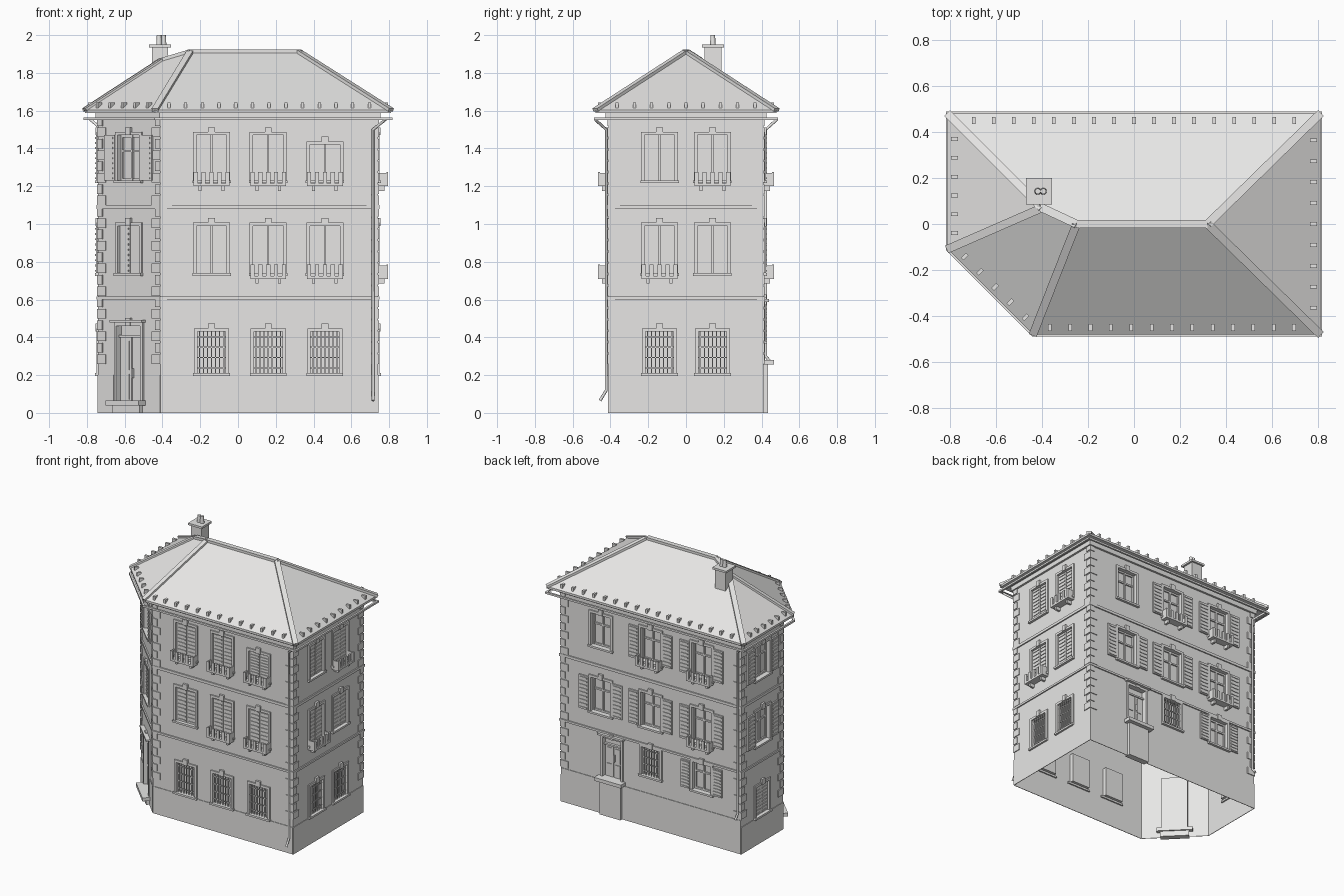
import bpy, bmesh
from mathutils import Matrix, Vector

cube = bpy.data.objects.get("Cube")
if cube:
    bpy.data.objects.remove(cube)

stone = bpy.data.materials.new("pale_stone")
stone.use_nodes = True
stone.diffuse_color = (0.8, 0.795, 0.785, 1)
stone.node_tree.nodes["Principled BSDF"].inputs["Base Color"].default_value = stone.diffuse_color

parts = {}


def mesh(name):
    return parts.setdefault(name, bmesh.new()) if name not in parts else parts[name]


def quad(bm, pts):
    return bm.faces.new([bm.verts.new(p) for p in pts])


def box(name, m, u, z, d):
    """Box given by ranges along the wall, up, and outward."""
    size = Matrix.Diagonal((u[1] - u[0], z[1] - z[0], d[1] - d[0], 1))
    mid = Matrix.Translation(((u[0] + u[1]) / 2, (z[0] + z[1]) / 2, (d[0] + d[1]) / 2))
    bmesh.ops.create_cube(mesh(name), size=1, matrix=m @ mid @ size)


def beam(name, p, q, w, h):
    """Rectangular strip between two points."""
    p, q = Vector(p), Vector(q)
    x = (q - p).normalized()
    y = Vector((0, 0, 1)).cross(x).normalized()
    m = Matrix((x, y, x.cross(y))).transposed().to_4x4()
    m.translation = (p + q) / 2
    size = Matrix.Diagonal(((q - p).length, w, h, 1))
    bmesh.ops.create_cube(mesh(name), size=1, matrix=m @ size)


# Footprint, counter-clockwise, with one cut corner
plan = [Vector(p) for p in ((-.41, -.41), (.74, -.41), (.74, .41), (-.74, .41), (-.74, -.08))]
sides = ["front", "left", "back", "right", "corner"]


def offset(d):
    out = []
    for i, p in enumerate(plan):
        a = (p - plan[i - 1]).normalized()
        b = (plan[(i + 1) % 5] - p).normalized()
        na, nb = Vector((a.y, -a.x)), Vector((b.y, -b.x))
        out.append(p + (na + nb) * d / (1 + na.dot(nb)))
    return out


def ring(name, d0, d1, z0, z1):
    """Band running all round the footprint."""
    a, b, bm = offset(d0), offset(d1), mesh(name)
    for i in range(5):
        j = (i + 1) % 5
        quad(bm, [(*b[i], z0), (*b[j], z0), (*b[j], z1), (*b[i], z1)])
        quad(bm, [(*b[i], z1), (*b[j], z1), (*a[j], z1), (*a[i], z1)])
        quad(bm, [(*a[i], z0), (*a[j], z0), (*b[j], z0), (*b[i], z0)])


# Openings: position along wall, bottom, top, width, features
# n glazed, c closed shutters, s open shutters, g grille, b balcony, d door
LOW, MID, TOP = (.21, .43), (.74, .99), (1.23, 1.47)
BACK_LOW = (.38, .585)
openings = {
    "front": [(-.14, *TOP, .16, "cb"), (.16, *TOP, .16, "cb"), (.46, 1.23, 1.42, .16, "cb"),
              (-.14, *MID, .16, "c"), (.16, *MID, .16, "cb"), (.46, *MID, .16, "cb"),
              *[(u, *LOW, .15, "g") for u in (-.14, .16, .46)]],
    "left": [(-.14, *TOP, .16, "c"), (.14, *TOP, .16, "cb"), (-.14, *MID, .16, "cb"),
             (.14, *MID, .16, "c"), (-.14, *LOW, .15, "g"), (.14, *LOW, .15, "g")],
    "back": [(-.41, *TOP, .16, "n"), (0, *TOP, .16, "nsb"), (.42, *TOP, .16, "nsb"),
             (-.41, *MID, .16, "ns"), (0, *MID, .16, "ns"), (.42, *MID, .16, "nsb"),
             (-.32, .28, .57, .15, "d"), (0, *BACK_LOW, .15, "g"), (.42, *BACK_LOW, .15, "ns")],
    "right": [(-.165, *TOP, .16, "ns"), (-.165, *MID, .16, "ns"), (-.165, *LOW, .15, "c")],
    "corner": [(0, *TOP, .16, "ns"), (0, *MID, .16, "c"), (0, .065, .46, .18, "d")],
}


def louvers(name, m, u0, u1, z0, z1, d):
    box(name, m, (u0, u1), (z0, z1), (d, d + .01))
    n = 9
    for k in range(n):
        z = z0 + (z1 - z0) * (k + .5) / n
        box(name, m, (u0 + .01, u1 - .01), (z - .006, z + .003), (d + .01, d + .015))


def window(m, u, z0, z1, w, kind):
    a, b = u - w / 2, u + w / 2
    # Surround, keystone and sill
    t = .018
    for s in ((a - t, a), (b, b + t)):
        box("window_surrounds", m, s, (z0, z1), (0, .009))
    box("window_surrounds", m, (a - t, b + t), (z1, z1 + t), (0, .009))
    box("window_surrounds", m, (u - .018, u + .018), (z1, z1 + .042), (0, .015))
    if "d" not in kind:
        box("window_sills", m, (a - .022, b + .022), (z0 - .014, z0), (-.01, .018))
    if "n" in kind:
        for s in ((a, a + .01), (u - .006, u + .006), (b - .01, b)):
            box("window_bars", m, s, (z0, z1), (-.03, -.018))
        for z in (z0 + .006, z0 + (z1 - z0) * .65, z1 - .006):
            box("window_bars", m, (a, b), (z - .006, z + .006), (-.03, -.02))
    if "c" in kind:
        for s in ((a, u - .002), (u + .002, b)):
            louvers("closed_shutters", m, *s, z0, z1, -.018)
    if "s" in kind:
        for s in ((a - t - w / 2, a - t), (b + t, b + t + w / 2)):
            louvers("open_shutters", m, *s, z0, z1, .003)
    if "g" in kind:
        for k in range(7):
            c = a + w * (k + .5) / 7
            box("window_grilles", m, (c - .003, c + .003), (z0, z1), (-.008, -.002))
        for k in range(4):
            c = z0 + (z1 - z0) * (k + .5) / 4
            box("window_grilles", m, (a, b), (c - .003, c + .003), (-.01, -.004))
    if "b" in kind:
        box("balconies", m, (u - .095, u + .095), (z0 - .03, z0 - .015), (0, .055))
        for k in range(-2, 3):
            c = u + k * .042
            box("balconies", m, (c - .011, c + .011), (z0 - .02, z0 + .045), (.045, .055))
        for s in (-1, 1):
            c = u + s * .09
            box("balconies", m, (c - .005, c + .005), (z0 - .02, z0 + .04), (0, .05))
            box("balconies", m, (c - .008 - s * .03, c + .008 - s * .03), (z0 - .055, z0 - .03), (0, .035))
    if "d" in kind:
        for s in ((a + .005, u - .003), (u + .003, b - .005)):
            box("door_leaves", m, s, (z0, z1 - .06), (-.03, -.02))
            for lo, hi in ((.02, .42), (.48, .94)):
                h = z1 - .06 - z0
                box("door_leaves", m, (s[0] + .015, s[1] - .015), (z0 + h * lo, z0 + h * hi), (-.02, -.015))
        box("door_leaves", m, (a, b), (z1 - .06, z1 - .048), (-.03, -.012))
        box("door_handles", m, (u + .008, u + .014), (z0 + .12, z0 + .17), (-.02, -.006))
        box("door_canopies", m, (a - .03, b + .03), (z1 + t, z1 + .032), (0, .03))
        box("door_steps", m, (a - .035, b + .035), (z0 - .025, z0), (-.03, .055))
        box("door_steps", m, (a - .01, b + .01), (0, z0 - .025), (-.02, .025))


def wall(m, u0, u1, holes):
    """Wall sheet split round its openings, with reveals and back panes."""
    bm = mesh("walls")
    rects = [(u - w / 2, u + w / 2, z0, z1) for u, z0, z1, w, _ in holes]
    us = sorted({u0, u1, *[e for r in rects for e in r[:2]]})
    zs = sorted({0, 1.6, *[e for r in rects for e in r[2:]]})

    def face(*pts):
        quad(bm, [m @ Vector(p) for p in pts])

    for a, b in zip(us, us[1:]):
        for c, e in zip(zs, zs[1:]):
            cu, cz = (a + b) / 2, (c + e) / 2
            if not any(r[0] < cu < r[1] and r[2] < cz < r[3] for r in rects):
                face((a, c, 0), (b, c, 0), (b, e, 0), (a, e, 0))
    r = -.03
    for a, b, c, e in rects:
        face((a, c, r), (b, c, r), (b, e, r), (a, e, r))
        loop = [(a, c), (b, c), (b, e), (a, e)]
        for p, q in zip(loop, loop[1:] + loop[:1]):
            face((*p, 0), (*q, 0), (*q, r), (*p, r))


# Walls, openings, plinth and corner stones
for i, side in enumerate(sides):
    p, q = plan[i - 0], plan[(i + 1) % 5]
    along = (q - p).normalized()
    m = Matrix(((along.x, 0, along.y, 0), (along.y, 0, -along.x, 0), (0, 1, 0, 0), (0, 0, 0, 1)))
    mid = (p + q) / 2
    if side in ("front", "back"):
        mid.x = 0
    elif side in ("left", "right"):
        mid.y = 0
    m.translation = (mid.x, mid.y, 0)
    u0, u1 = (p - mid).dot(along), (q - mid).dot(along)
    wall(m, u0, u1, openings[side])
    for o in openings[side]:
        window(m, *o)
    spans = [(u0, -.115), (.115, u1)] if side == "corner" else [(u0, u1)]
    for s in spans:
        box("plinth", m, s, (0, .25 if side == "back" else .2), (0, .004))
    for k in range(22):
        z, length = .26 + k * .06, (.06, .035)[k % 2]
        for s in ((u0 - .003, u0 + length), (u1 - length, u1 + .003)):
            box("corner_stones", m, s, (z, z + .05), (0, .006))

    # Snow guards along each eave
    n = max(3, round((u1 - u0) / .088))
    for k in range(n):
        u = u0 + (u1 - u0) * (k + .5) / n
        box("snow_guards", m, (u - .008, u + .008), (1.6, 1.642), (.025, .055))

# String courses, cornice, eaves and gutter
ring("string_courses", 0, .009, .6, .615)
ring("string_courses", 0, .009, 1.08, 1.1)
ring("cornice", 0, .015, 1.555, 1.59)
ring("eaves", 0, .07, 1.588, 1.604)
ring("gutter", .064, .078, 1.55, 1.564)

# Hipped roof
eave = [Vector((*p, 1.604)) for p in offset(.07)]
west, east, knee = Vector((-.25, 0, 1.915)), Vector((.32, 0, 1.915)), Vector((-.4, .07, 1.87))
f, l, b, r, c = eave
for poly in ([f, l, east, west], [l, b, east], [b, r, knee, west, east], [r, c, knee], [c, f, west, knee]):
    quad(mesh("roof"), poly)
for p, q in ((west, east), (west, knee), (f, west), (l, east), (b, east), (r, knee), (c, knee)):
    beam("ridge_caps", p, q, .036, .018)

# Chimney
flat = Matrix(((1, 0, 0, 0), (0, 0, -1, 0), (0, 1, 0, 0), (0, 0, 0, 1)))
box("chimney", flat, (-.456, -.37), (1.7, 1.94), (-.187, -.097))
box("chimney_cap", flat, (-.47, -.356), (1.935, 1.95), (-.2, -.084))
for x in (-.418, -.394):
    bmesh.ops.create_cone(mesh("chimney_pots"), cap_ends=True, segments=16, radius1=.015, radius2=.012,
                          depth=.055, matrix=Matrix.Translation((x, .142, 1.9725)))

for name, bm in parts.items():
    if name == "walls":
        bmesh.ops.remove_doubles(bm, verts=bm.verts, dist=.0001)
    data = bpy.data.meshes.new(name)
    bm.to_mesh(data)
    bm.free()
    data.materials.append(stone)
    bpy.context.collection.objects.link(bpy.data.objects.new(name, data))

# Downpipes
pipes = {
    "front_downpipe": [(.78, -.48, 1.552), (.715, -.422, 1.5), (.715, -.422, .12), (.715, -.455, .065)],
    "back_downpipe": [(-.78, .48, 1.552), (-.72, .422, 1.5), (-.72, .422, .3), (-.72, .45, .265)],
}
for name, path in pipes.items():
    curve = bpy.data.curves.new(name, "CURVE")
    curve.dimensions = "3D"
    curve.bevel_depth, curve.bevel_resolution, curve.use_fill_caps = .008, 2, True
    line = curve.splines.new("POLY")
    line.points.add(len(path) - 1)
    for point, co in zip(line.points, path):
        point.co = (*co, 1)
    curve.materials.append(stone)
    bpy.context.collection.objects.link(bpy.data.objects.new(name, curve))
